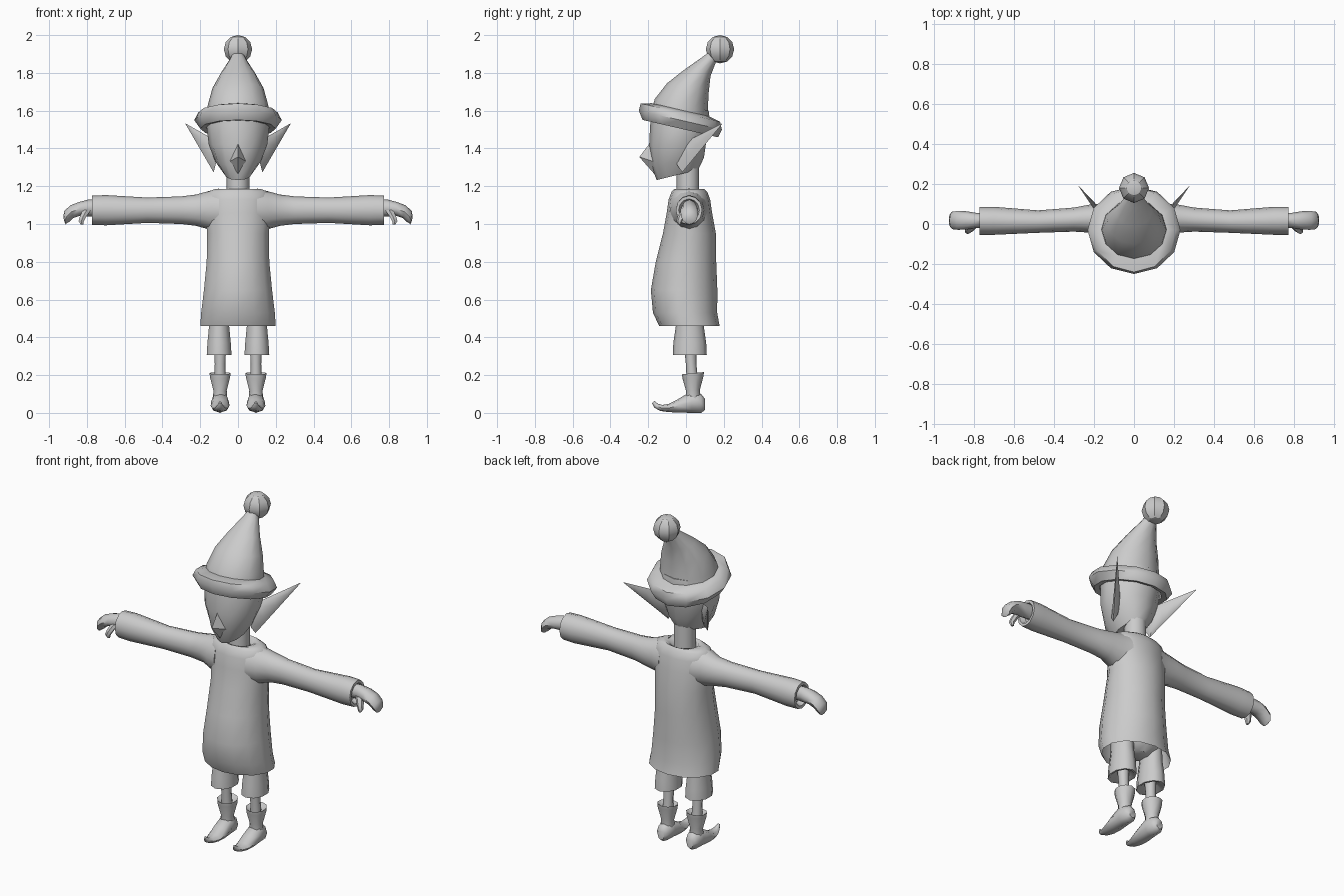
import bpy, bmesh, math
from mathutils import Vector

if "Cube" in bpy.data.objects:
    bpy.data.objects.remove(bpy.data.objects["Cube"], do_unlink=True)

shade = (.6, .6, .6, 1)
grey = bpy.data.materials.new("plain grey")
grey.use_nodes = True
grey.diffuse_color = shade
grey.node_tree.nodes["Principled BSDF"].inputs["Base Color"].default_value = shade


def finish(name, bm, mirror=False, sharp=50):
    """Turn a bmesh into a smooth shaded object, optionally mirrored in x."""
    bmesh.ops.recalc_face_normals(bm, faces=bm.faces)
    mesh = bpy.data.meshes.new(name)
    bm.to_mesh(mesh)
    bm.free()
    mesh.materials.append(grey)
    part = bpy.data.objects.new(name, mesh)
    bpy.context.collection.objects.link(part)
    if mirror:
        modifier = part.modifiers.new("mirror", 'MIRROR')
        modifier.use_mirror_merge = False
    bpy.ops.object.select_all(action='DESELECT')
    part.select_set(True)
    bpy.context.view_layer.objects.active = part
    bpy.ops.object.shade_smooth_by_angle(angle=math.radians(sharp))


def section(axis, sides, centre, wide, deep=None, slope=0, **position):
    """Points of one oval cross-section; the position overrides the part's centre."""
    middle = Vector([position.get(name, centre.get(name, 0)) for name in "xyz"])
    deep = wide if deep is None else deep
    points = []
    for i in range(sides):
        turn = math.tau * i / sides
        across, along = wide * math.sin(turn), -deep * math.cos(turn)
        if axis == 'x':
            offset = Vector((slope * along, across, along))
        elif axis == 'y':
            offset = Vector((across, slope * along, along))
        else:
            offset = Vector((across, along, slope * along))
        points.append(middle + offset)
    return points


def loft(name, *rings, axis='z', sides=12, open_ends=False, mirror=False, slope=0, **centre):
    """Skin oval rings that follow each other along an axis."""
    bm = bmesh.new()
    loops = []
    for ring in rings:
        settings = {"slope": slope, **ring}
        points = section(axis, sides, centre, **settings)
        loops.append([bm.verts.new(point) for point in points])
    for low, high in zip(loops, loops[1:]):
        for i in range(sides):
            bm.faces.new((low[i - 1], low[i], high[i], high[i - 1]))
    if not open_ends:
        bm.faces.new(loops[0])
        bm.faces.new(loops[-1])
    finish(name, bm, mirror)


# Head and neck
loft("neck",
     dict(z=1.13, wide=.06),
     dict(z=1.3, wide=.06),
     y=.01)
loft("head",
     dict(z=1.26, wide=.07, deep=.11, slope=.25),
     dict(z=1.33, wide=.12, deep=.14, slope=.15),
     dict(z=1.42, wide=.155, deep=.15),
     dict(z=1.52, wide=.167, deep=.16, y=-.03),
     dict(z=1.6, wide=.15, y=-.03),
     y=-.045)

# Pointed nose, a tip fanned onto a kite-shaped base
bm = bmesh.new()
tip = bm.verts.new((0, -.247, 1.355))
kite = [bm.verts.new(corner) for corner in (
    (0, -.19, 1.43), (.045, -.17, 1.33), (0, -.155, 1.25), (-.045, -.17, 1.33))]
bm.faces.new(kite)
for i in range(len(kite)):
    bm.faces.new((tip, kite[i - 1], kite[i]))
finish("nose", bm, sharp=30)

# Long swept ears, thinning evenly from root to tip
root, point = Vector((.11, -.02, 1.35)), Vector((.277, .19, 1.53))
ear_rings = []
for step in range(5):
    part_way = step / 4
    spot = root.lerp(point, part_way)
    thin = 1.02 - part_way
    ear_rings.append(dict(x=spot.x, y=spot.y, z=spot.z, wide=.03 * thin, deep=.075 * thin))
loft("ears", *ear_rings, axis='x', sides=6, slope=-.25, mirror=True)

# Hat: leaning cone, rolled brim and bobble
hat_tilt = -.23
loft("hat_cone",
     dict(z=1.58, wide=.165, deep=.15, y=-.03),
     dict(z=1.63, wide=.16, deep=.14, y=-.025),
     dict(z=1.72, wide=.135, deep=.11, y=.01),
     dict(z=1.8, wide=.09, deep=.07, y=.06),
     dict(z=1.87, wide=.045, deep=.04, y=.12),
     dict(z=1.92, wide=.02, y=.16),
     slope=hat_tilt)
loft("hat_brim",
     dict(z=1.57, wide=.16),
     dict(z=1.51, wide=.17),
     dict(z=1.505, wide=.2),
     dict(z=1.55, wide=.232, deep=.22),
     dict(z=1.59, wide=.21),
     dict(z=1.605, wide=.16, deep=.15),
     slope=hat_tilt, y=-.03)
bm = bmesh.new()
bmesh.ops.create_uvsphere(bm, u_segments=8, v_segments=6, radius=.075)
bmesh.ops.translate(bm, verts=bm.verts, vec=(0, .18, 1.925))
finish("hat_bobble", bm, sharp=30)

# Long robe with open hem and collar
loft("robe",
     dict(z=.46, wide=.205, deep=.16),
     dict(z=.53, wide=.2, deep=.17, y=-.005),
     dict(z=.65, wide=.185, deep=.176, y=-.01),
     dict(z=.8, wide=.17, deep=.16, y=0),
     dict(z=.95, wide=.167, deep=.14),
     dict(z=1.06, wide=.178, deep=.12),
     dict(z=1.13, wide=.178, deep=.11),
     dict(z=1.17, wide=.165, deep=.095),
     dict(z=1.185, wide=.125, deep=.08),
     dict(z=1.18, wide=.085, deep=.07),
     dict(z=1.15, wide=.06),
     sides=14, open_ends=True, y=.018)

# Sleeves with turned-in cuffs
loft("sleeves",
     dict(x=.1, wide=.1, deep=.115),
     dict(x=.16, wide=.085, deep=.1),
     dict(x=.22, wide=.07, deep=.083, y=.027),
     dict(x=.3, wide=.06, deep=.073, y=.022),
     dict(x=.48, wide=.056, deep=.067, y=.012),
     dict(x=.7, wide=.07, deep=.08),
     dict(x=.772, wide=.07, deep=.077),
     dict(x=.772, wide=.055, deep=.06),
     dict(x=.74, wide=.045),
     axis='x', mirror=True, y=.016, z=1.073)

# Drooping mitten hands and thumbs
loft("hands",
     dict(x=.73, wide=.035, deep=.042),
     dict(x=.79, wide=.038, deep=.045),
     dict(x=.84, wide=.046, deep=.037, z=1.08),
     dict(x=.88, wide=.047, deep=.034, z=1.065, slope=.2),
     dict(x=.907, wide=.044, deep=.028, z=1.04, slope=.5),
     dict(x=.917, wide=.034, deep=.015, z=1.017, slope=.5),
     dict(x=.915, wide=.015, deep=.006, z=1.004, slope=.5),
     axis='x', sides=8, mirror=True, y=.018, z=1.085)
loft("thumbs",
     dict(x=.8, y=0, z=1.075, wide=.025),
     dict(x=.82, y=-.025, z=1.04, wide=.02),
     dict(x=.83, z=1.015, wide=.016),
     dict(x=.826, z=.997, wide=.008),
     sides=6, mirror=True, y=-.035)

# Short breeches with turned-in cuffs
leg = .095
loft("breeches_hips",
     dict(z=.47, wide=.06),
     dict(z=.52, wide=.14, deep=.1),
     dict(z=.7, wide=.14, deep=.11),
     y=.02)
loft("breeches_legs",
     dict(z=.56, wide=.055, deep=.07),
     dict(z=.46, wide=.056, deep=.074),
     dict(z=.37, wide=.065, deep=.087),
     dict(z=.307, wide=.069, deep=.09),
     dict(z=.307, wide=.058, deep=.078),
     dict(z=.34, wide=.03),
     sides=10, mirror=True, x=.1, y=.02)

# Thin shins
loft("shins",
     dict(z=.4, wide=.035, y=.02),
     dict(z=.26, wide=.028),
     dict(z=.18, wide=.03, y=.033),
     sides=8, mirror=True, x=leg, y=.027)

# Flared boot shafts and curled-toe shoes
loft("boot_shafts",
     dict(z=.19, wide=.03),
     dict(z=.21, wide=.058),
     dict(z=.19, wide=.056),
     dict(z=.12, wide=.037),
     dict(z=.06, wide=.04),
     sides=10, slope=.1, mirror=True, x=leg, y=.037)
loft("shoes",
     dict(y=.1, z=.045, wide=.022, deep=.03),
     dict(y=.08, z=.05, wide=.04, deep=.05),
     dict(y=.03, z=.058, wide=.047, deep=.058),
     dict(y=-.04, z=.038, wide=.05, deep=.036),
     dict(y=-.09, wide=.042, deep=.022),
     dict(y=-.13, wide=.028, deep=.016, slope=.3),
     dict(y=-.158, z=.038, wide=.016, deep=.011, slope=.8),
     dict(y=-.173, z=.057, wide=.006, slope=1),
     axis='y', sides=8, mirror=True, x=leg, z=.026)
